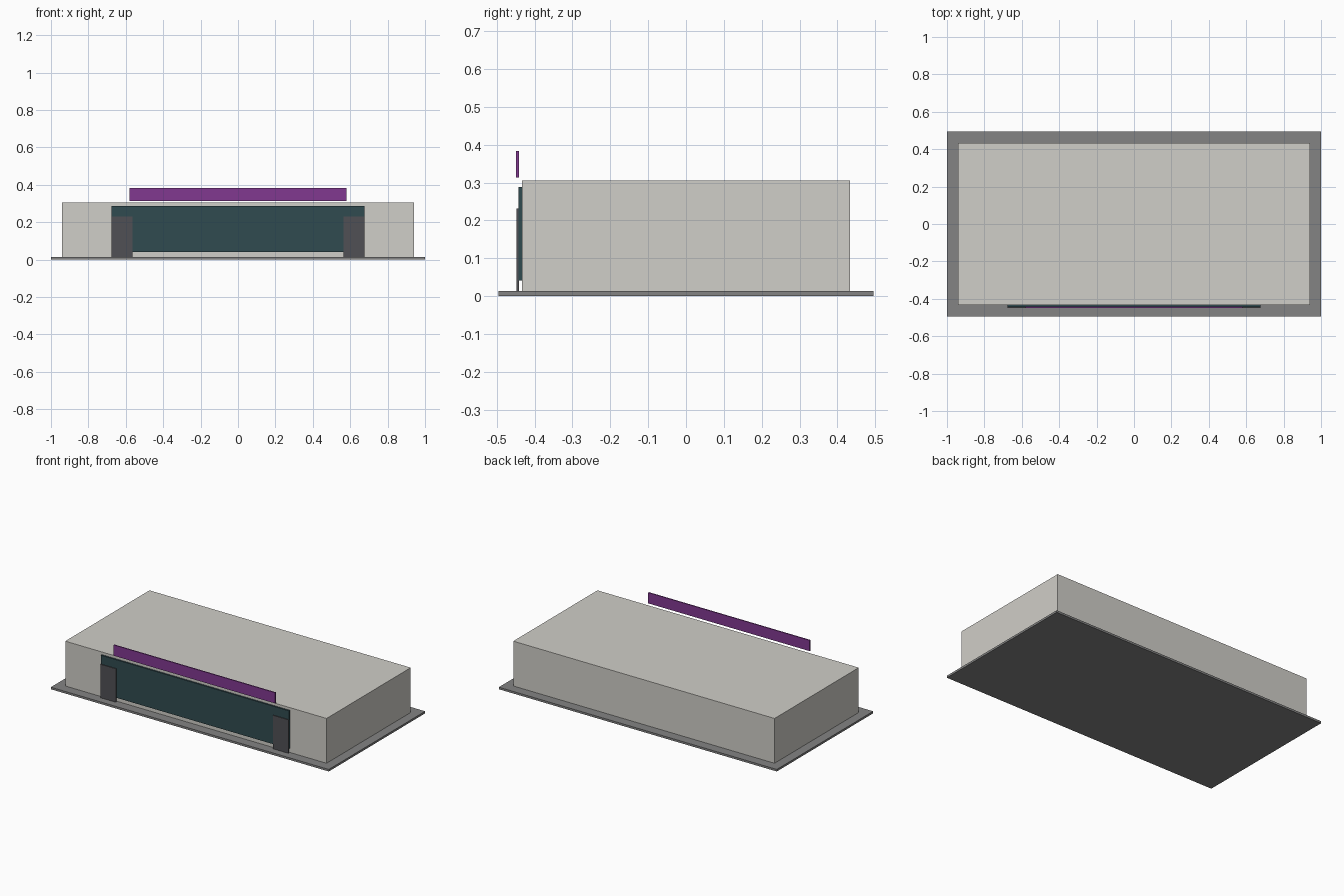
import bpy

if "Cube" in bpy.data.objects:
    bpy.data.objects.remove(bpy.data.objects["Cube"])


def material(name, rgb):
    m = bpy.data.materials.new(name)
    m.diffuse_color = (*rgb, 1.0)
    m.use_nodes = True
    m.node_tree.nodes["Principled BSDF"].inputs["Base Color"].default_value = m.diffuse_color
    return m


def box(name, x, y, z, mat):
    """Box from (min, max) ranges on each axis."""
    ranges = (x, y, z)
    bpy.ops.mesh.primitive_cube_add(size=1, location=[(a + b) / 2 for a, b in ranges])
    ob = bpy.context.object
    ob.name = name
    ob.scale = [b - a for a, b in ranges]
    bpy.ops.object.transform_apply(location=False, rotation=False, scale=True)
    ob.data.materials.append(mat)
    return ob


wall = material("wall_plaster", (0.63, 0.62, 0.58))
paving = material("paving", (0.23, 0.23, 0.23))
glass = material("dark_glass", (0.03, 0.07, 0.08))
stone = material("pillar_stone", (0.08, 0.08, 0.09))
purple = material("purple_sign", (0.22, 0.04, 0.28))

# Paved base and main building block
box("base_slab", (-1, 1), (-0.495, 0.495), (0, 0.0135), paving)
box("building_body", (-0.94, 0.94), (-0.4325, 0.4325), (0.0135, 0.305), wall)

# Shop window along the front wall
box("front_window", (-0.677, 0.677), (-0.443, -0.4325), (0.041, 0.288), glass)

# Pillars at both ends of the window
for side, label in ((-1, "left"), (1, "right")):
    x = sorted((side * 0.565, side * 0.677))
    box(f"{label}_pillar", x, (-0.448, -0.4405), (0.0135, 0.231), stone)

# Sign board floating just above the roof edge
box("sign_board", (-0.581, 0.581), (-0.449, -0.4415), (0.313, 0.383), purple)
